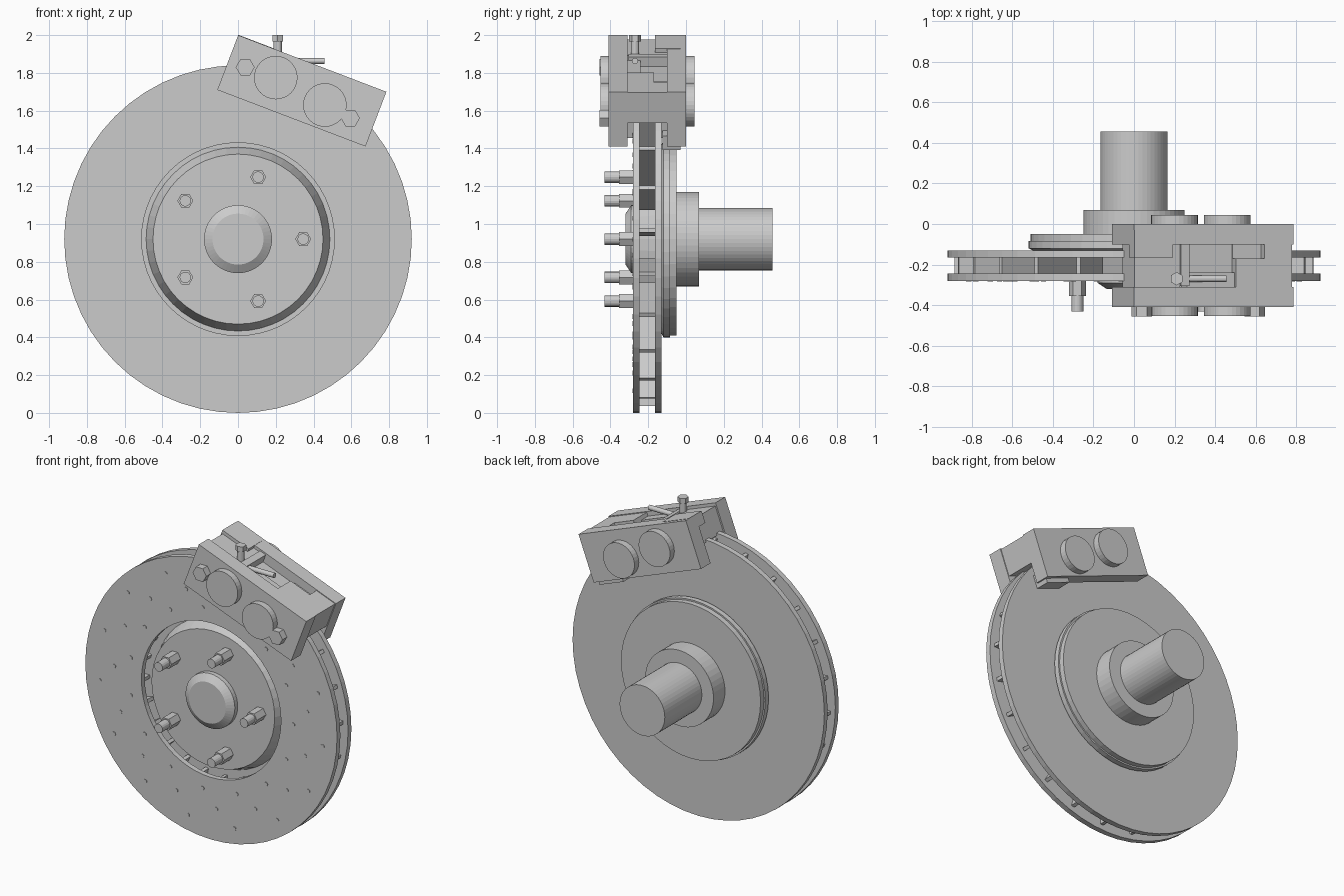
import bpy, bmesh
from math import sin, cos, pi, radians
from mathutils import Matrix, Vector

if "Cube" in bpy.data.objects:
    bpy.data.objects.remove(bpy.data.objects["Cube"])

CZ = 0.92  # axle height


def finish(name, bm):
    bmesh.ops.recalc_face_normals(bm, faces=bm.faces)
    me = bpy.data.meshes.new(name)
    bm.to_mesh(me)
    bm.free()
    ob = bpy.data.objects.new(name, me)
    bpy.context.collection.objects.link(ob)
    return ob


def lathe(name, prof, segs, x=0, z=CZ, closed=False):
    """Spin (radius, y) points about an axis parallel to y."""
    bm = bmesh.new()
    rings = []
    for r, y in prof:
        if r == 0:
            rings.append([bm.verts.new((x, y, z))] * segs)
        else:
            rings.append([bm.verts.new((x + r * cos(2 * pi * i / segs), y,
                                        z + r * sin(2 * pi * i / segs))) for i in range(segs)])
    n = len(rings)
    for k in range(n if closed else n - 1):
        a, b = rings[k], rings[(k + 1) % n]
        for i in range(segs):
            j = (i + 1) % segs
            bm.faces.new(list(dict.fromkeys((a[i], a[j], b[j], b[i]))))
    return finish(name, bm)


def rod(name, x, z, r, y0, y1, segs=32):
    return lathe(name, [(0, y0), (r, y0), (r, y1), (0, y1)], segs, x, z)


def cyl(name, p0, p1, r, segs):
    """Cylinder between two points."""
    p0, p1 = Vector(p0), Vector(p1)
    d = p1 - p0
    bm = bmesh.new()
    bmesh.ops.create_cone(bm, cap_ends=True, segments=segs, radius1=r, radius2=r, depth=d.length,
                          matrix=Matrix.Translation((p0 + p1) / 2) @
                          d.to_track_quat('Z', 'Y').to_matrix().to_4x4())
    return finish(name, bm)


def box(name, lo, hi, frame):
    lo, hi = Vector(lo), Vector(hi)
    bm = bmesh.new()
    bmesh.ops.create_cube(bm, size=1, matrix=frame @ Matrix.Translation((lo + hi) / 2) @
                          Matrix.Diagonal((*(hi - lo), 1)))
    return finish(name, bm)


# Hub: nose cap, conical hat, rear flange, collar and axle
lathe("hub_and_axle", [(0, -.32), (.135, -.32), (.18, -.29), (.18, -.26), (.45, -.26), (.5, -.13),
                       (.52, -.12), (.52, -.085), (.51, -.085), (.51, -.05), (.25, -.05),
                       (.25, .07), (.165, .07), (.165, .457), (0, .457)], 48)

# Two rotor plates
for name, y0, y1, r in (("rotor_front", -.28, -.245, .51), ("rotor_back", -.165, -.13, .48)):
    lathe(name, [(r, y0), (.92, y0), (.92, y1), (r, y1)], 56, closed=True)

# Cooling vanes between the plates
for i in range(24):
    f = Matrix.Translation((0, 0, CZ)) @ Matrix.Rotation(-radians(3 + 15 * i), 4, 'Y')
    box("rotor_vane", (.53, -.247, -.011), (.885, -.163, .011), f)

# Small studs over the front braking face
for k, r in enumerate((.6, .71, .82)):
    for i in range(15):
        a = radians(24 * i + 9 * k)
        rod("face_dot", r * cos(a), CZ + r * sin(a), .013, -.284, -.275, 10)

# Wheel studs and nuts
for i in range(5):
    a = 2 * pi * i / 5
    x, z = .345 * cos(a), CZ + .345 * sin(a)
    rod("wheel_nut", x, z, .042, -.355, -.25, 6)
    rod("wheel_stud", x, z, .03, -.432, -.35, 16)

# Caliper, in its own tilted frame
F = Matrix.Translation((.338, 0, 1.705)) @ Matrix.Rotation(radians(20.9), 4, 'Y')
T = .155
box("caliper_front", (-.42, -.41, -T), (.42, -.31, T), F)
box("caliper_back", (-.42, -.10, -T), (.42, 0, T), F)
box("bridge_left", (-.41, -.312, -.03), (-.17, -.098, .135), F)
box("bridge_rib", (-.17, -.305, .02), (-.125, -.098, .145), F)
box("bridge_floor", (-.13, -.312, .05), (.14, -.098, .09), F)
box("bridge_front_rail", (-.13, -.312, .05), (.14, -.24, .125), F)
box("bridge_right", (.12, -.312, -.025), (.415, -.17, .15), F)
box("bridge_right_step", (.12, -.172, -.025), (.27, -.098, .10), F)
box("bridge_right_end", (.27, -.172, -.025), (.415, -.098, .15), F)
box("corner_plate", (-.42, -.165, .08), (-.215, -.03, T + .002), F)
box("back_foot", (.22, -.125, -.182), (.405, -.03, -.1), F)

# Brake pads beside the rotor
for y in (-.312, -.13):
    box("brake_pad", (-.33, y, -.14), (.33, y + .032, .04), F)

# Piston covers on both sides, bolts in front
for x, z in ((.20, 1.775), (.46, 1.63)):
    rod("piston_cover_front", x, z, .115, -.453, -.40)
    rod("piston_cover_back", x, z, .115, -.01, .045)
for x, z in ((.038, 1.83), (.595, 1.56)):
    rod("caliper_bolt", x, z, .05, -.457, -.40, 6)

# Bleed screw and fluid pipe
cyl("bleeder_stem", (.21, -.27, 1.82), (.21, -.27, 1.97), .022, 16)
cyl("bleeder_head", (.21, -.27, 1.965), (.21, -.27, 2.0), .033, 6)
cyl("fluid_pipe", (.25, -.27, 1.863), (.457, -.27, 1.863), .016, 16)
